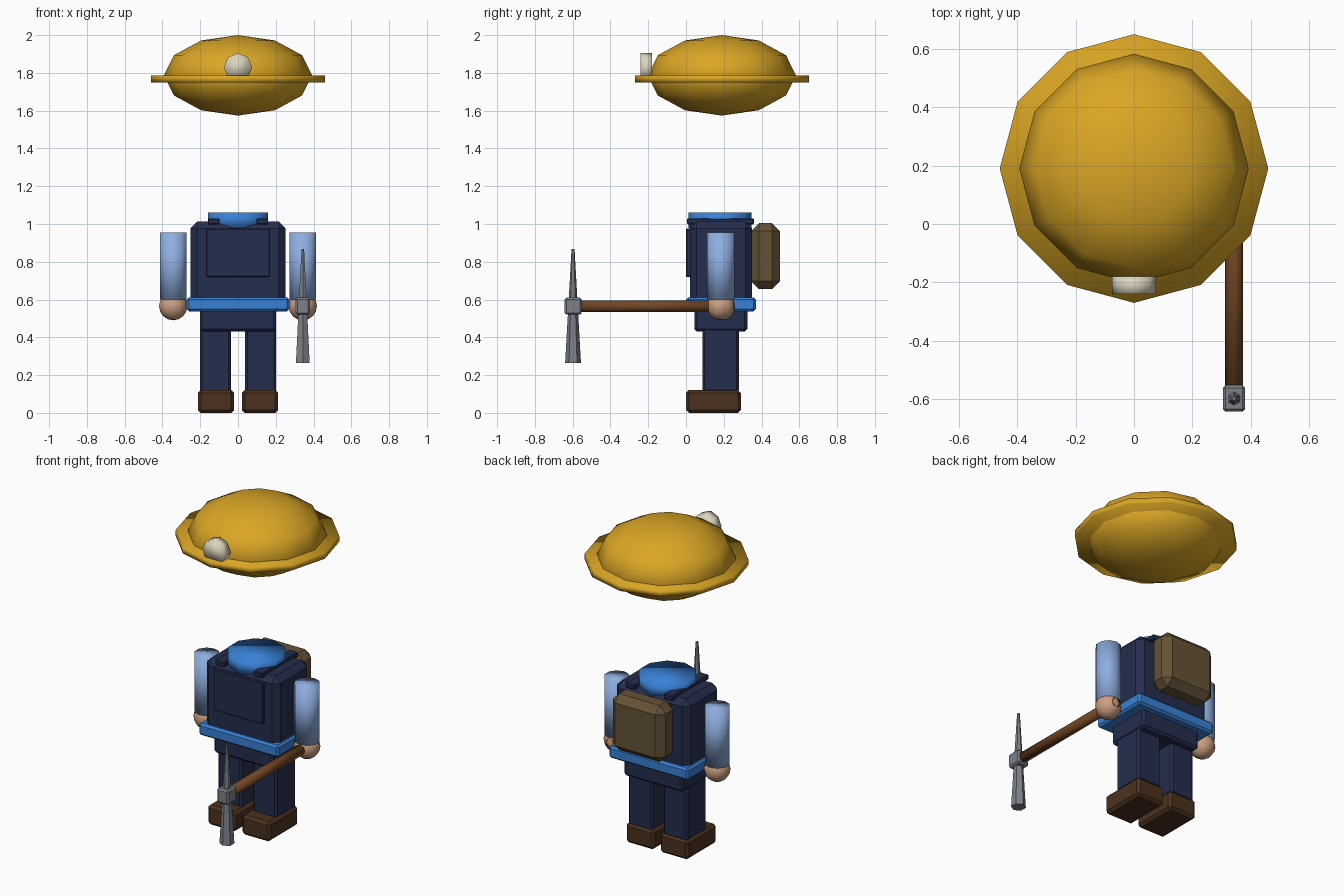
import bpy
import bmesh
from math import radians
from mathutils import Matrix, Vector

cube = bpy.data.objects.get("Cube")
if cube:
    bpy.data.objects.remove(cube, do_unlink=True)


def material(name, r, g, b):
    m = bpy.data.materials.new(name)
    m.use_nodes = True
    m.diffuse_color = (r, g, b, 1)
    bsdf = next(n for n in m.node_tree.nodes if n.type == 'BSDF_PRINCIPLED')
    bsdf.inputs["Base Color"].default_value = (r, g, b, 1)
    bsdf.inputs["Roughness"].default_value = 0.8
    return m


YELLOW = material("helmet yellow", 0.70, 0.38, 0.018)
CREAM = material("lamp cream", 0.72, 0.66, 0.51)
NAVY = material("navy cloth", 0.018, 0.027, 0.075)
BLUE = material("bright blue", 0.04, 0.22, 0.67)
SLEEVE = material("sleeve blue", 0.27, 0.42, 0.74)
SKIN = material("skin", 0.60, 0.35, 0.22)
LEATHER = material("boot brown", 0.07, 0.031, 0.013)
WOOD = material("handle wood", 0.17, 0.062, 0.017)
STEEL = material("steel grey", 0.20, 0.22, 0.25)
CANVAS = material("pack canvas", 0.13, 0.085, 0.038)


def finish(bm, name, mat, smooth):
    bmesh.ops.recalc_face_normals(bm, faces=bm.faces)
    for f in bm.faces:
        f.smooth = smooth
    mesh = bpy.data.meshes.new(name)
    bm.to_mesh(mesh)
    bm.free()
    mesh.materials.append(mat)
    obj = bpy.data.objects.new(name, mesh)
    bpy.context.collection.objects.link(obj)
    return obj


def box(name, mat, x, y, z, bevel):
    """Chamfered box from its (low, high) extents on each axis."""
    bm = bmesh.new()
    lo, hi = Vector((x[0], y[0], z[0])), Vector((x[1], y[1], z[1]))
    mat4 = Matrix.Translation((lo + hi) / 2) @ Matrix.Diagonal((*(hi - lo), 1))
    bmesh.ops.create_cube(bm, size=1, matrix=mat4)
    bmesh.ops.bevel(bm, geom=bm.edges[:], offset=bevel, segments=1,
                    affect='EDGES', profile=0.5)
    return finish(bm, name, mat, False)


def rod(name, mat, sides, r1, r2, low, high, smooth=True):
    """Prism or cone running between two points along z or y."""
    low, high = Vector(low), Vector(high)
    axis = high - low
    turn = Matrix.Rotation(radians(90), 4, 'X') if abs(axis.y) > abs(axis.z) else Matrix()
    bm = bmesh.new()
    bmesh.ops.create_cone(bm, cap_ends=True, segments=sides, radius1=r1, radius2=r2,
                          depth=axis.length,
                          matrix=Matrix.Translation((low + high) / 2) @ turn)
    return finish(bm, name, mat, smooth)


def ball(name, mat, center, radii, segments, rings):
    bm = bmesh.new()
    bmesh.ops.create_uvsphere(bm, u_segments=segments, v_segments=rings, radius=1,
                              matrix=Matrix.Translation(center) @ Matrix.Diagonal((*radii, 1)))
    return finish(bm, name, mat, True)


MID = 0.185  # depth of the body's centre line

# Floating helmet with brim and lamp
ball("helmet_dome", YELLOW, (0, 0.19, 1.787), (0.392, 0.392, 0.213), 12, 6)
rod("helmet_brim", YELLOW, 12, 0.46, 0.46, (0, 0.19, 1.75), (0, 0.19, 1.787))
rod("helmet_lamp", CREAM, 8, 0.075, 0.075, (0, -0.24, 1.83), (0, -0.18, 1.83))

# Torso, chest panel, belt, hips and collar
box("torso", NAVY, (-0.252, 0.252), (0.02, 0.35), (0.56, 1.012), 0.035)
box("chest_panel", NAVY, (-0.168, 0.168), (0.0, 0.04), (0.72, 0.975), 0.004)
box("belt", BLUE, (-0.272, 0.272), (0.0, 0.37), (0.538, 0.612), 0.012)
box("hips", NAVY, (-0.202, 0.202), (0.045, 0.325), (0.43, 0.56), 0.014)
rod("collar", BLUE, 10, 0.167, 0.167, (0, 0.18, 0.98), (0, 0.18, 1.062))

# Backpack
box("backpack", CANVAS, (-0.18, 0.18), (0.345, 0.498), (0.655, 1.004), 0.042)

# Paired limbs and straps
for side, s in (("left", 1), ("right", -1)):
    def span(a, b):
        return sorted((s * a, s * b))
    box(side + "_leg", NAVY, span(0.037, 0.202), (0.087, 0.28), (0.11, 0.45), 0.012)
    box(side + "_boot", LEATHER, span(0.02, 0.213), (0.0, 0.29), (0.0, 0.122), 0.016)
    box(side + "_strap", NAVY, span(0.098, 0.16), (0.005, 0.36), (0.998, 1.03), 0.005)
    rod(side + "_arm", SLEEVE, 10, 0.073, 0.073, (s * 0.343, MID, 0.6), (s * 0.343, MID, 0.955))
    ball(side + "_hand", SKIN, (s * 0.343, MID, 0.565), (0.075, 0.075, 0.075), 12, 8)

# Pickaxe held in the left hand
rod("pick_handle", WOOD, 8, 0.031, 0.031, (0.343, -0.57, 0.565), (0.343, 0.254, 0.565))
box("pick_socket", STEEL, (0.304, 0.381), (-0.643, -0.552), (0.52, 0.61), 0.01)
rod("pick_spike", STEEL, 6, 0.042, 0.008, (0.343, -0.598, 0.263), (0.343, -0.598, 0.867), False)
